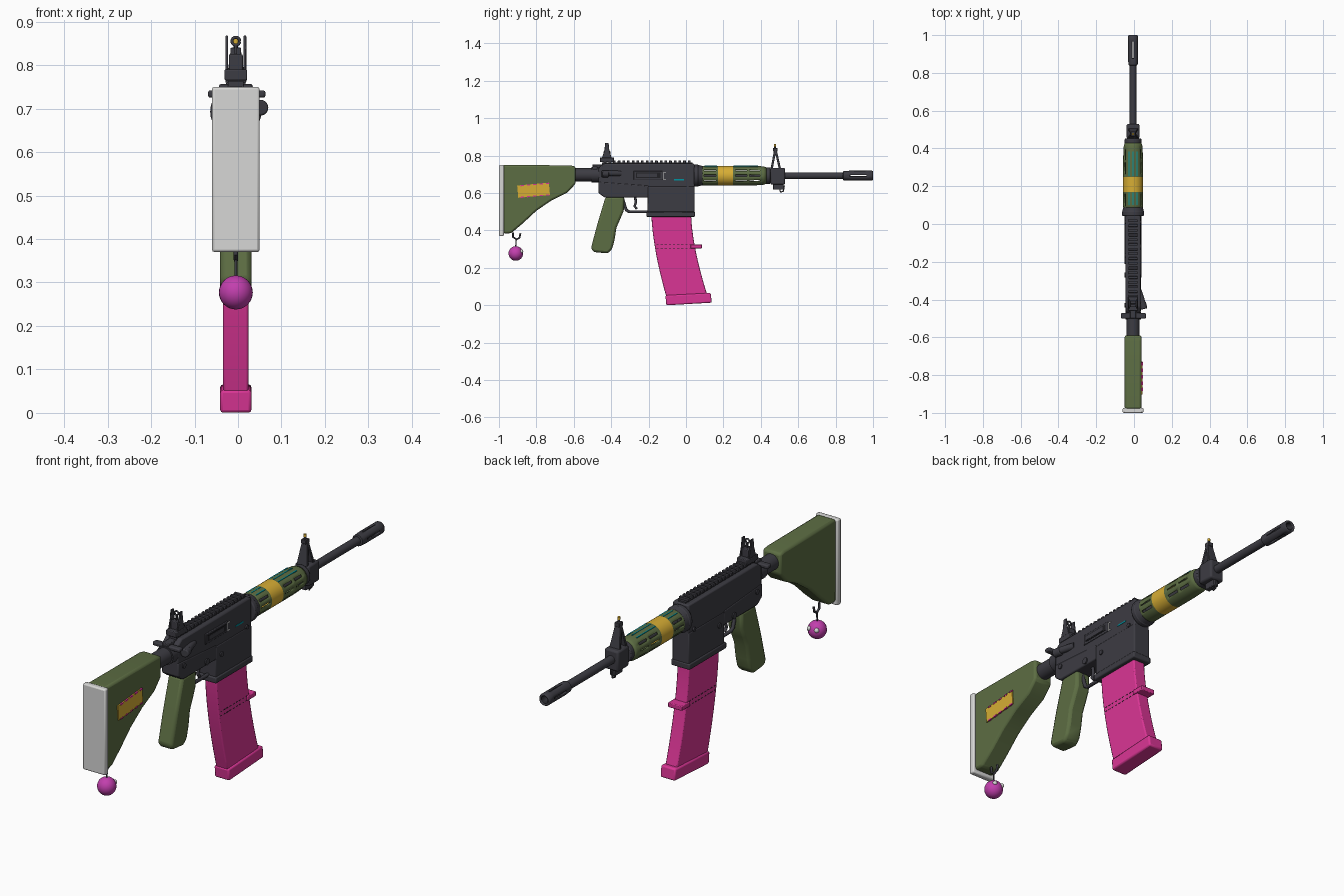
import bpy, bmesh, math
from mathutils import Vector, Matrix, Euler

cube = bpy.data.objects.get("Cube")
if cube:
    bpy.data.objects.remove(cube, do_unlink=True)

CX = -0.005      # the body sits slightly off centre
BORE = 0.693     # height of the barrel axis
parts = []


def material(name, *rgb):
    m = bpy.data.materials.new(name)
    m.use_nodes = True
    m.diffuse_color = (*rgb, 1)
    bsdf = next(n for n in m.node_tree.nodes if n.type == 'BSDF_PRINCIPLED')
    bsdf.inputs["Base Color"].default_value = (*rgb, 1)
    return m


GREEN = material("olive_green", 0.108, 0.153, 0.056)
DARK = material("gunmetal", 0.046, 0.045, 0.056)
BLACK = material("slot_black", 0.015, 0.015, 0.018)
PINK = material("hot_pink", 0.70, 0.036, 0.30)
GREY = material("pad_grey", 0.68, 0.68, 0.67)
YELLOW = material("mustard_yellow", 0.68, 0.42, 0.035)
TEAL = material("teal", 0.0, 0.30, 0.36)
PURPLE = material("charm_magenta", 0.54, 0.05, 0.42)


def finish(name, bm, mats, bevel=0.0, recalc=True):
    if recalc:
        bmesh.ops.recalc_face_normals(bm, faces=bm.faces)
    bmesh.ops.translate(bm, verts=bm.verts, vec=(CX, 0, 0))
    me = bpy.data.meshes.new(name)
    bm.to_mesh(me)
    bm.free()
    for m in mats if isinstance(mats, list) else [mats]:
        me.materials.append(m)
    ob = bpy.data.objects.new(name, me)
    bpy.context.scene.collection.objects.link(ob)
    if bevel:
        mod = ob.modifiers.new("soft_edges", 'BEVEL')
        mod.width, mod.segments, mod.limit_method = bevel, 2, 'ANGLE'
    parts.append(ob)
    return ob


def prism(name, profile, x0, x1, mat, bevel=0.0):
    """Side profile of (y, z) points, extruded across x."""
    bm = bmesh.new()
    a = [bm.verts.new((x0, y, z)) for y, z in profile]
    b = [bm.verts.new((x1, y, z)) for y, z in profile]
    bm.faces.new(a)
    bm.faces.new(b)
    for i in range(len(a)):
        j = (i + 1) % len(a)
        bm.faces.new((a[i], a[j], b[j], b[i]))
    return finish(name, bm, mat, bevel)


def box(name, x, y, z, mat, bevel=0.0, tilt=0.0, top=1.0, lean=0.0):
    """Box from (min, max) ranges, tilted about x, with a narrower, leaning top."""
    bm = bmesh.new()
    bmesh.ops.create_cube(bm, size=1)
    mid = Vector([(r[0] + r[1]) / 2 for r in (x, y, z)])
    for v in bm.verts:
        up = v.co.z > 0
        v.co = Vector((v.co.x * (x[1] - x[0]) * (top if up else 1),
                       v.co.y * (y[1] - y[0]) + (lean if up else 0),
                       v.co.z * (z[1] - z[0])))
        v.co = Euler((tilt, 0, 0)).to_matrix() @ v.co + mid
    return finish(name, bm, mat, bevel)


def rod(name, p, q, r, mat, r2=None, sides=24, bevel=0.0):
    p, q = Vector(p), Vector(q)
    bm = bmesh.new()
    bmesh.ops.create_cone(bm, cap_ends=True, segments=sides, radius1=r,
                          radius2=r if r2 is None else r2, depth=(q - p).length)
    turn = (q - p).to_track_quat('Z', 'Y').to_matrix().to_4x4()
    bm.transform(Matrix.Translation((p + q) / 2) @ turn)
    return finish(name, bm, mat, bevel)


def ball(name, centre, r, mat):
    bm = bmesh.new()
    bmesh.ops.create_uvsphere(bm, u_segments=24, v_segments=16, radius=r)
    bmesh.ops.translate(bm, verts=bm.verts, vec=centre)
    return finish(name, bm, mat)


def wire(name, points, r, mat):
    cu = bpy.data.curves.new(name, 'CURVE')
    cu.dimensions, cu.bevel_depth, cu.use_fill_caps = '3D', r, True
    s = cu.splines.new('POLY')
    s.points.add(len(points) - 1)
    for sp, p in zip(s.points, points):
        sp.co = (*p, 1)
    tmp = bpy.data.objects.new(name, cu)
    bm = bmesh.new()
    bm.from_mesh(tmp.to_mesh())
    bpy.data.objects.remove(tmp)
    bpy.data.curves.remove(cu)
    return finish(name, bm, mat)


def shell(name, rings, sides, mats, hole, band=lambda y: 0, thick=0.008):
    """Tube along y from (y, radius) rings; hole(ring, side) leaves openings."""
    bm = bmesh.new()
    step = math.tau / sides
    vs = [[bm.verts.new((r * math.cos((k - .5) * step), y, BORE + r * math.sin((k - .5) * step)))
           for k in range(sides)] for y, r in rings]
    for i in range(len(rings) - 1):
        for k in range(sides):
            if not hole(i, k):
                n = (k + 1) % sides
                f = bm.faces.new((vs[i][k], vs[i + 1][k], vs[i + 1][n], vs[i][n]))
                f.material_index = band((rings[i][0] + rings[i + 1][0]) / 2)
    ob = finish(name, bm, mats, recalc=False)
    mod = ob.modifiers.new("wall", 'SOLIDIFY')
    mod.thickness, mod.offset = thick, -1
    return ob


# Stock, butt pad and buffer tube
prism("stock", [(-.98, .75), (-.62, .748), (-.59, .742), (-.59, .65), (-.635, .602),
                (-.72, .56), (-.80, .505), (-.87, .44), (-.935, .385), (-.98, .385)],
      -.045, .045, GREEN, .01)
box("butt_pad", (-.055, .055), (-1, -.974), (.37, .75), GREY, .006)
rod("buffer_tube", (0, -.60, .698), (0, -.46, .698), .035, DARK)
rod("castle_nut", (0, -.505, .698), (0, -.465, .698), .041, DARK, sides=16)
box("stock_patch", (.044, .050), (-.90, -.73), (.582, .648), YELLOW, tilt=.09)
for i in range(5):
    for edge in (-.031, .031):
        y = -.885 + i * .034
        z = .615 + edge + (y + .815) * .09
        box("patch_stitch", (.045, .0515), (y, y + .018), (z - .003, z + .003), PINK, tilt=.09)

# Receiver, magazine well and rail
prism("upper_receiver", [(-.468, .60), (-.468, .735), (-.44, .757), (.045, .757), (.045, .60)],
      -.039, .039, DARK, .006)
prism("lower_receiver", [(-.468, .66), (-.468, .60), (-.435, .576), (-.20, .576), (-.20, .64)],
      -.041, .041, DARK, .005)
prism("magazine_well", [(-.205, .635), (-.205, .495), (.045, .495), (.045, .635)],
      -.041, .041, DARK, .005)
box("magazine_well_lip", (-.046, .046), (-.212, .048), (.473, .50), DARK, .005)
box("rail_base", (-.018, .018), (-.45, .035), (.75, .763), DARK)
for i in range(19):
    y = -.44 + i * .025
    box("rail_tooth", (-.024, .024), (y, y + .014), (.76, .774), DARK, .002)
for side in (-1, 1):
    for y, z, r in ((-.43, .637, .011), (-.167, .588, .011), (-.27, .593, .014), (.01, .64, .009)):
        rod("receiver_pin", (0, y, z), (side * .046, y, z), r, DARK, sides=16)
box("ejection_port_frame", (.036, .043), (-.28, -.125), (.672, .718), DARK, .003)
box("ejection_port", (.040, .0445), (-.268, -.137), (.681, .709), BLACK)
box("bolt_cover", (.040, .046), (-.262, -.155), (.686, .704), DARK)
for z in (.672, .706):
    box("port_mark", (.036, .041), (-.122, -.108), (z, z + .004), GREY)
box("port_mark", (.036, .041), (-.124, -.120), (.672, .710), GREY)
box("teal_mark", (.036, .0405), (-.065, -.012), (.668, .674), TEAL)
rod("forward_assist", (.03, -.35, .705), (.052, -.42, .705), .015, DARK)
rod("forward_assist_button", (.050, -.415, .702), (.058, -.45, .702), .018, DARK, bevel=.004)
box("charging_handle", (-.064, .068), (-.50, -.472), (.725, .742), DARK, .005)
box("charging_handle_stem", (-.015, .015), (-.50, -.44), (.725, .752), DARK, .003)

# Pistol grip, trigger and guard
prism("pistol_grip", [(-.43, .58), (-.33, .58), (-.333, .505), (-.352, .46), (-.372, .415),
                      (-.382, .35), (-.395, .30), (-.418, .277), (-.495, .285), (-.508, .305),
                      (-.475, .43)], -.036, .036, GREEN, .012)
wire("trigger_guard", [(0, -.34, .575), (0, -.32, .51), (0, -.305, .50), (0, -.20, .50)], .008, DARK)
wire("trigger", [(0, -.272, .58), (0, -.268, .55), (0, -.275, .53), (0, -.262, .515)], .007, DARK)

# Curved magazine
N = 10
front, back = [], []
for i in range(N + 1):
    t = i / N
    z = .49 - t * .445
    back.append((-.185 + .08 * t ** 1.6, z))
    front.append((.027 + .09 * t ** 1.6, z))
prism("magazine", back + front[::-1], -.029, .029, PINK, .005)
prism("magazine_base", [(-.105, 0), (.138, .014), (.132, .066), (-.11, .053)],
      -.036, .036, PINK, .007)
box("magazine_tab", (-.034, .034), (.025, .085), (.304, .325), PINK, .003)
for z in (.304, .323):
    for i in range(9):
        y = -.158 + i * .022
        box("magazine_groove", (-.0298, .0298), (y, y + .012), (z, z + .003), BLACK)

# Handguard with slots, painted band and teal lines
rings = [(.08, .050), (.095, .053), (.16, .053), (.17, .053), (.25, .053), (.265, .053),
         (.325, .053), (.34, .053), (.395, .051), (.415, .049), (.43, .044)]
shell("handguard", rings, 32, [GREEN, YELLOW],
      lambda i, k: i in (1, 5, 7) and k % 16 in (0, 3, 13),
      lambda y: 1 if .17 < y < .25 else 0)
rod("delta_ring", (0, .043, BORE), (0, .068, BORE), .059, DARK, sides=32, bevel=.005)
rod("delta_ring_taper", (0, .066, BORE), (0, .09, BORE), .057, DARK, r2=.051, sides=32)
rod("handguard_cap", (0, .425, BORE), (0, .452, BORE), .044, DARK, sides=32, bevel=.004)
for x in (-.022, 0, .022):
    z = BORE + math.sqrt(.053 ** 2 - x * x) - .002
    for y0, y1 in ((.10, .166), (.254, .385)):
        box("teal_line", (x - .0025, x + .0025), (y0, y1), (z - .003, z + .003), TEAL)

# Barrel and slotted flash hider
rod("barrel", (0, .03, BORE), (0, .88, BORE), .018, DARK)
shell("flash_hider", [(.838, .018), (.842, .025), (.875, .027), (.965, .027), (.994, .027), (1, .023)],
      16, DARK, lambda i, k: i == 2 and k % 4 == 0, thick=.009)

# Front sight tower, lug and sling loop
box("front_sight_base", (-.034, .034), (.452, .53), (.645, .735), DARK, .008)
box("front_sight_lug", (-.012, .012), (.465, .522), (.618, .65), DARK, .003)
wire("sling_loop", [(0, .50, .63), (0, .505, .605), (0, .52, .61), (0, .525, .64)], .004, DARK)
box("sight_leg", (-.026, .026), (.452, .464), (.73, .835), DARK, .002, top=.45, lean=.02)
box("sight_leg", (-.026, .026), (.496, .508), (.73, .835), DARK, .002, top=.45, lean=-.024)
box("sight_cap", (-.012, .012), (.464, .49), (.822, .84), DARK, .002)
rod("sight_post", (0, .476, .838), (0, .476, .852), .005, DARK, sides=12)
rod("sight_bead", (0, .476, .85), (0, .476, .862), .006, YELLOW, sides=12)

# Rear sight
box("rear_sight_base", (-.026, .026), (-.46, -.385), (.765, .79), DARK, .003)
box("rear_sight_block", (-.016, .016), (-.44, -.405), (.785, .825), DARK, .003)
for s in (-1, 1):
    xs = sorted((s * .018, s * .024))
    prism("rear_sight_ear", [(-.45, .785), (-.397, .785), (-.41, .83), (-.414, .868), (-.432, .868),
                             (-.436, .83)], *xs, DARK, .002)
box("aperture_stem", (-.003, .003), (-.426, -.418), (.82, .846), DARK)
loop = [(.009 * math.cos(a * math.tau / 16), -.422, .855 + .009 * math.sin(a * math.tau / 16))
        for a in range(17)]
wire("aperture_ring", loop, .0035, DARK)

# Hanging charm
wire("charm_hook", [(0, -.925, .39), (0, -.925, .365), (0, -.905, .352), (0, -.89, .362),
                    (0, -.885, .385)], .005, DARK)
wire("charm_string", [(0, -.908, .355), (0, -.91, .31)], .0035, DARK)
ball("charm_ball", (0, -.91, .277), .039, PURPLE)
for x in (-.018, .018):
    ball("charm_eye", (x, -.880, .288), .010, GREY)

# Smooth shading with sharp edges kept
bpy.ops.object.select_all(action='DESELECT')
for ob in parts:
    ob.select_set(True)
bpy.context.view_layer.objects.active = parts[0]
bpy.ops.object.shade_smooth_by_angle(angle=math.radians(35))
